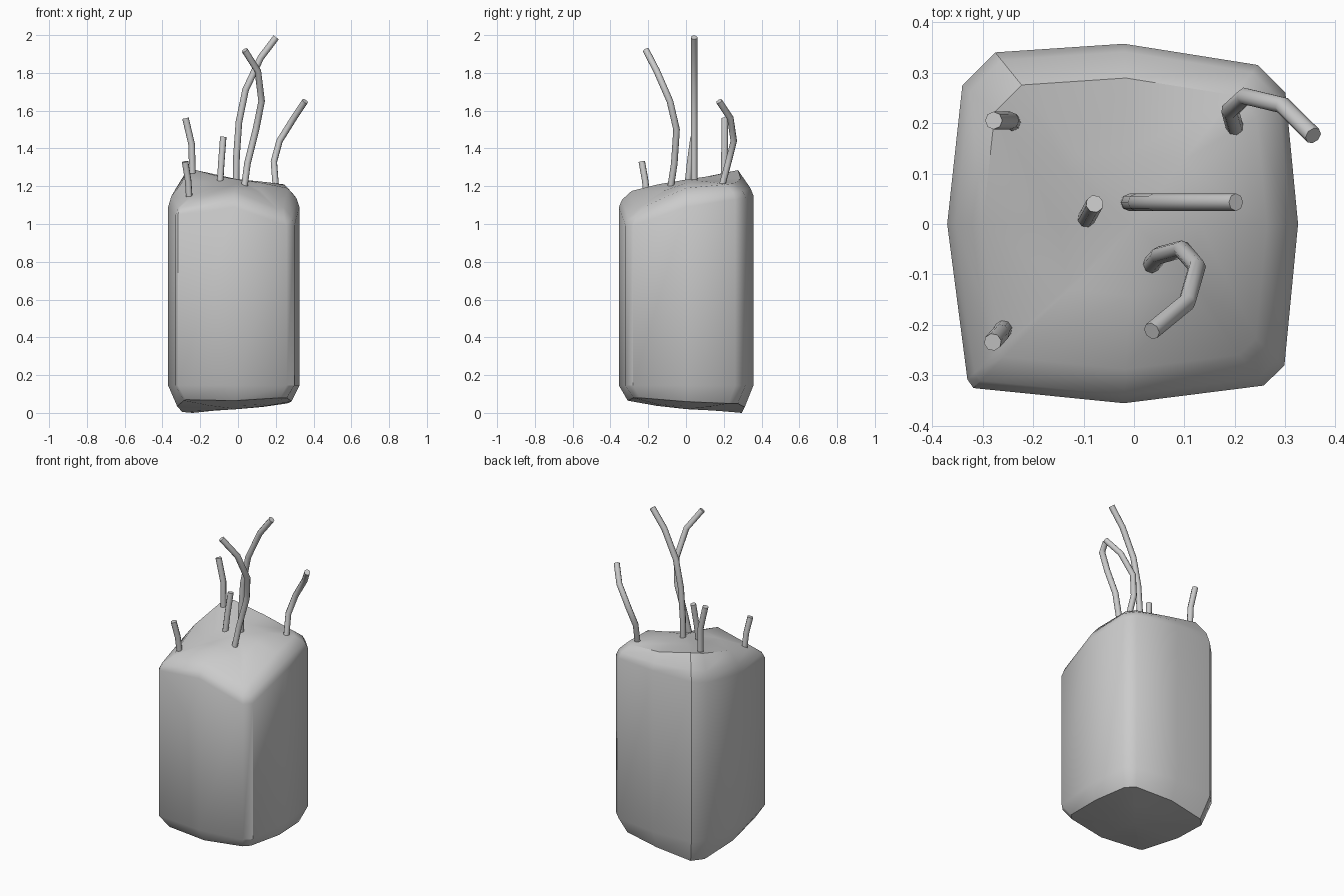
import bpy, bmesh, math

if "Cube" in bpy.data.objects:
    bpy.data.objects.remove(bpy.data.objects["Cube"])

def smooth(obj, angle):
    bpy.ops.object.select_all(action='DESELECT')
    obj.select_set(True)
    bpy.context.view_layer.objects.active = obj
    bpy.ops.object.shade_smooth_by_angle(angle=math.radians(angle))

# Body outline: x, y, wall top height, cap shoulder height, underside height
OUTLINE = [
    (-0.02, -0.355, 1.09, 1.175, 0.065),
    (0.257, -0.32, 0.99, 1.08, 0.08),
    (0.298, -0.28, 0.99, 1.09, 0.08),
    (0.325, 0.0, 1.09, 1.19, 0.06),
    (0.30, 0.26, 1.13, 1.21, 0.05),
    (0.245, 0.315, 1.14, 1.215, 0.05),
    (-0.02, 0.357, 1.15, 1.24, 0.03),
    (-0.275, 0.34, 1.14, 1.285, 0.0),
    (-0.34, 0.275, 1.13, 1.275, 0.005),
    (-0.37, 0.0, 1.09, 1.215, 0.035),
    (-0.33, -0.308, 1.05, 1.135, 0.065),
    (-0.318, -0.325, 1.05, 1.135, 0.07),
]
CENTRE_TOP, CENTRE_BOTTOM, WALL_BOTTOM = 1.235, 0.02, 0.145

def make_body():
    bm = bmesh.new()
    def ring(scale, height):
        return [bm.verts.new((p[0] * scale, p[1] * scale, height(p))) for p in OUTLINE]
    rings = [
        ring(0.45, lambda p: CENTRE_BOTTOM * 0.6 + p[4] * 0.4),
        ring(0.87, lambda p: p[4]),
        ring(1.0, lambda p: WALL_BOTTOM),
        ring(1.0, lambda p: p[2]),
        ring(0.955, lambda p: p[2] * 0.55 + p[3] * 0.45),
        ring(0.81, lambda p: p[3]),
        ring(0.4, lambda p: CENTRE_TOP * 0.6 + p[3] * 0.4),
    ]
    n = len(OUTLINE)
    for lo, hi in zip(rings, rings[1:]):
        for i in range(n):
            j = (i + 1) % n
            bm.faces.new((lo[i], lo[j], hi[j], hi[i]))
    top = bm.verts.new((0, 0, CENTRE_TOP))
    bottom = bm.verts.new((0, 0, CENTRE_BOTTOM))
    for i in range(n):
        j = (i + 1) % n
        bm.faces.new((rings[-1][i], rings[-1][j], top))
        bm.faces.new((rings[0][j], rings[0][i], bottom))
    mesh = bpy.data.meshes.new("body")
    bm.to_mesh(mesh)
    bm.free()
    obj = bpy.data.objects.new("body", mesh)
    bpy.context.collection.objects.link(obj)
    smooth(obj, 38)

def make_stem(name, points, radius=0.0175):
    curve = bpy.data.curves.new(name, 'CURVE')
    curve.dimensions = '3D'
    curve.bevel_depth = radius
    curve.bevel_resolution = 2
    curve.use_fill_caps = True
    spline = curve.splines.new('POLY')
    spline.points.add(len(points) - 1)
    for sp, p in zip(spline.points, points):
        sp.co = (*p, 1)
    obj = bpy.data.objects.new(name, curve)
    bpy.context.collection.objects.link(obj)
    bpy.ops.object.select_all(action='DESELECT')
    obj.select_set(True)
    bpy.context.view_layer.objects.active = obj
    bpy.ops.object.convert(target='MESH')
    smooth(bpy.context.view_layer.objects.active, 50)

make_body()

# Bent stems rising from the cap
STEMS = {
    "tall_stem": [(-0.01, 0.043, 1.2), (-0.008, 0.043, 1.36), (0.005, 0.043, 1.54),
                  (0.04, 0.043, 1.71), (0.12, 0.043, 1.88), (0.202, 0.043, 1.988)],
    "hooked_stem": [(0.03, -0.085, 1.17), (0.05, -0.062, 1.32), (0.095, -0.05, 1.50),
                    (0.125, -0.085, 1.65), (0.105, -0.155, 1.81), (0.035, -0.212, 1.92)],
    "right_stem": [(0.2, 0.19, 1.2), (0.19, 0.225, 1.33), (0.22, 0.253, 1.44),
                   (0.295, 0.235, 1.56), (0.355, 0.175, 1.65)],
    "back_left_stem": [(-0.24, 0.2, 1.2), (-0.245, 0.205, 1.42), (-0.278, 0.205, 1.56)],
    "middle_stem": [(-0.096, 0.008, 1.2), (-0.088, 0.022, 1.33), (-0.078, 0.04, 1.46)],
    "front_left_stem": [(-0.258, -0.207, 1.14), (-0.264, -0.216, 1.23), (-0.28, -0.234, 1.33)],
}
for name, points in STEMS.items():
    make_stem(name, points)
